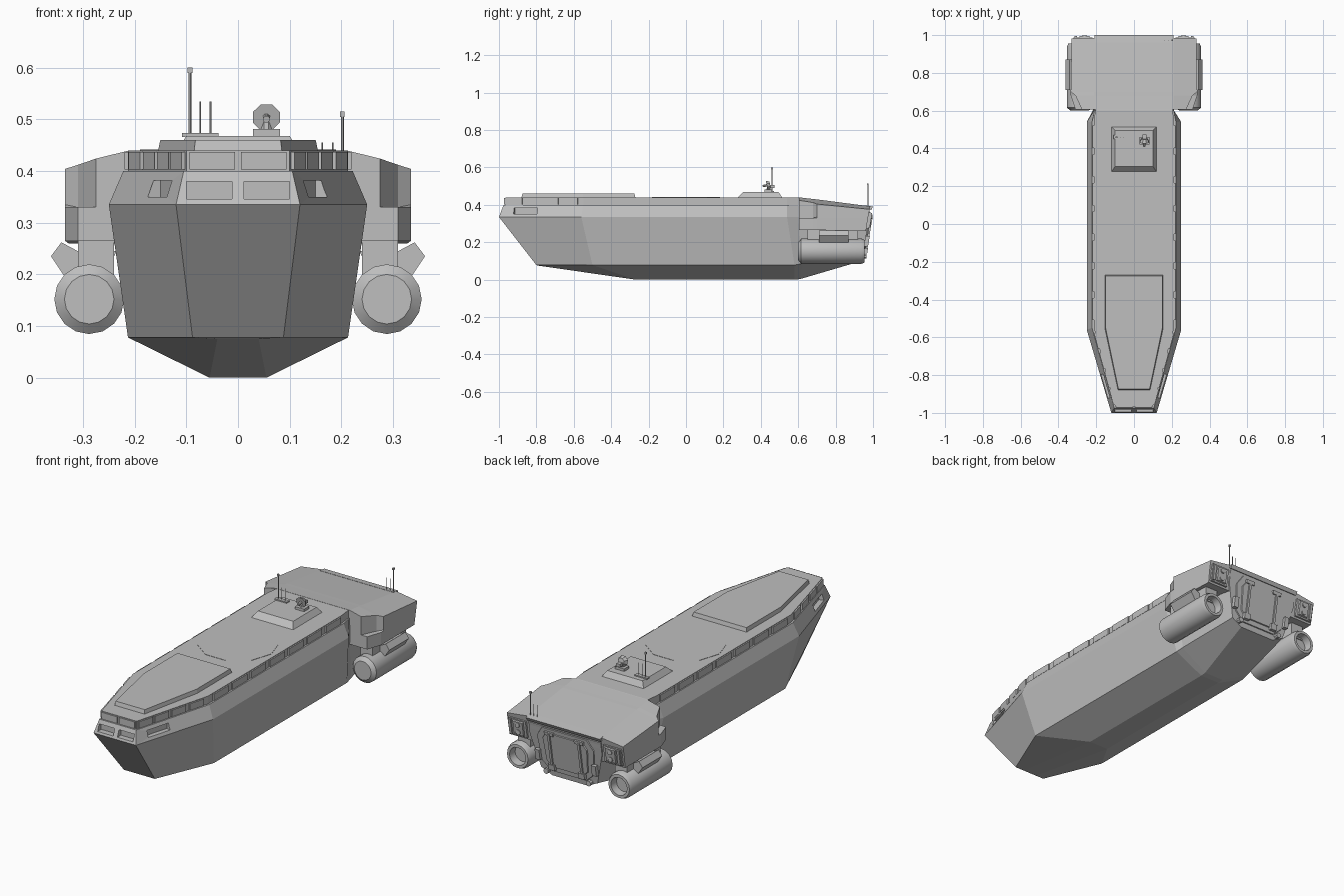
import bpy, bmesh, math
from mathutils import Matrix, Vector

if "Cube" in bpy.data.objects:
    bpy.data.objects.remove(bpy.data.objects["Cube"])

grey = bpy.data.materials.new("hull grey")
grey.diffuse_color = (0.52, 0.52, 0.52, 1)
grey.use_nodes = True
grey.node_tree.nodes["Principled BSDF"].inputs["Base Color"].default_value = grey.diffuse_color


def finish(name, bm, smooth=False):
    bmesh.ops.remove_doubles(bm, verts=bm.verts, dist=1e-5)
    bmesh.ops.recalc_face_normals(bm, faces=bm.faces)
    me = bpy.data.meshes.new(name)
    bm.to_mesh(me)
    bm.free()
    me.materials.append(grey)
    if smooth:
        for p in me.polygons:
            p.use_smooth = True
        me.set_sharp_from_angle(angle=math.radians(35))
    ob = bpy.data.objects.new(name, me)
    bpy.context.collection.objects.link(ob)
    return ob


def loft(name, stations):
    """Skin a left-right symmetric body from half cross-sections."""
    bm = bmesh.new()
    rings = [[bm.verts.new(p) for p in st] +
             [bm.verts.new((-x, y, z)) for x, y, z in reversed(st)] for st in stations]
    n = len(rings[0])
    for a, b in zip(rings, rings[1:]):
        for i in range(n):
            j = (i + 1) % n
            bm.faces.new((a[i], a[j], b[j], b[i]))
    for r in (rings[0], rings[-1]):
        for i in range(n // 2 - 1):
            bm.faces.new((r[i], r[i + 1], r[n - 2 - i], r[n - 1 - i]))
    return finish(name, bm)


def prism(name, lower, upper):
    """Solid between two matching polygons."""
    bm = bmesh.new()
    a = [bm.verts.new(p) for p in lower]
    b = [bm.verts.new(p) for p in upper]
    bm.faces.new(a)
    bm.faces.new(b)
    for i in range(len(a)):
        j = (i + 1) % len(a)
        bm.faces.new((a[i], a[j], b[j], b[i]))
    return finish(name, bm)


def box(name, centre, size, rx=0, rz=0):
    bm = bmesh.new()
    m = (Matrix.Translation(centre) @ Matrix.Rotation(rz, 4, 'Z') @
         Matrix.Rotation(rx, 4, 'X') @ Matrix.Diagonal((*size, 1)))
    bmesh.ops.create_cube(bm, size=1, matrix=m)
    return finish(name, bm)


def rod(name, p, q, r, r2=None, seg=8):
    bm = bmesh.new()
    p, q = Vector(p), Vector(q)
    d = q - p
    m = (Matrix.Translation((p + q) / 2) @ d.to_track_quat('Z', 'Y').to_matrix().to_4x4() @
         Matrix.Rotation(math.pi / seg, 4, 'Z'))
    bmesh.ops.create_cone(bm, cap_ends=True, segments=seg, radius1=r,
                          radius2=r if r2 is None else r2, depth=d.length, matrix=m)
    return finish(name, bm)


# hull: keel, chine, shoulder, upper band, wall foot, roof edge
hull = loft("hull", [
    [(.04, -.79, .075), (.088, -.8, .078), (.12, -1, .335), (.105, -.975, .40), (.1, -.965, .40), (.1, -.965, .44)],
    [(.055, -.27, 0), (.213, -.5, .078), (.25, -.56, .335), (.222, -.55, .40), (.213, -.548, .40), (.213, -.548, .44)],
    [(.055, .58, 0), (.213, .58, .078), (.25, .54, .335), (.222, .54, .40), (.213, .54, .40), (.213, .54, .44)],
    [(.055, .61, .003), (.208, .62, .085), (.212, .6, .335), (.21, .6, .40), (.205, .6, .40), (.205, .6, .44)],
    [(.1, .94, .1), (.16, .945, .13), (.205, .974, .30), (.205, .979, .33), (.205, .982, .35), (.205, .985, .365)]])

# cockpit window recesses
TAPER = math.atan2(.13, .44)
cutters = []
for s in (-1, 1):
    cutters.append(box("front_window_cutter", (s * .056, -.992, .363), (.088, .05, .034)))
    cutters.append(box("side_window_cutter", (s * .156, -.86, .366), (.05, .13, .032), rz=-s * TAPER))
bpy.context.view_layer.objects.active = hull
for c in cutters:
    c.hide_render = True
    mod = hull.modifiers.new("window_cut", 'BOOLEAN')
    mod.operation, mod.solver, mod.object = 'DIFFERENCE', 'EXACT', c
    bpy.ops.object.modifier_apply(modifier=mod.name)
    bpy.data.objects.remove(c)

# upper band windows
a, b = Vector((.1, -.965)), Vector((.213, -.548))
band_angle = math.atan2(b.x - a.x, b.y - a.y)
for s in (-1, 1):
    box("front_band_window", (s * .05, -.966, .42), (.088, .012, .034))
    for t in (.12, .34, .58, .83):
        p = a.lerp(b, t)
        box("bow_side_window", (s * p.x, p.y, .42), (.014, .085, .034), rz=-s * band_angle)
    for i in range(7):
        box("side_window", (s * .213, -.45 + i * .152, .42), (.014, .118, .034))

# roof plates
outline = [(.155, -.27), (.155, -.55), (.085, -.88)]
full = outline + [(-x, y) for x, y in reversed(outline)]
prism("bow_roof_plate", [(x, y, .438) for x, y in full],
      [(x * .97, -.57 + (y + .57) * .98, .46) for x, y in full])
ring = [(.19 * math.cos(math.radians(36 * i)), .19 * math.sin(math.radians(36 * i))) for i in range(10)]
prism("roof_hatch", [(x, y, .438) for x, y in ring], [(x, y, .4415) for x, y in ring])


def rect(x, y0, y1, z):
    return [(-x, y0, z), (x, y0, z), (x, y1, z), (-x, y1, z)]


prism("sensor_platform", rect(.12, .275, .515, .438), rect(.1, .305, .495, .468))

# sensor head on the platform
box("sensor_base", (.055, .44, .474), (.052, .04, .014))
rod("sensor_post", (.055, .44, .475), (.055, .445, .505), .011)
rod("sensor_dish", (.055, .432, .504), (.055, .45, .508), .028, .018)
rod("sensor_horn", (.055, .41, .5), (.055, .435, .505), .007)
box("sensor_counterweight", (.055, .462, .497), (.02, .022, .016))

# antennas
box("antenna_base", (-.073, .46, .47), (.07, .022, .008))
for x, y, z0, z1, r in ((-.093, .46, .465, .59, .003), (-.073, .46, .465, .535, .0018),
                        (-.053, .46, .465, .535, .0018), (.202, .972, .385, .505, .003),
                        (.183, .972, .385, .455, .0015), (.163, .972, .385, .455, .0015)):
    rod("antenna", (x, y, z0), (x, y, z1), r, seg=6)
    if r == .003:
        box("antenna_tip", (x, y, z1 + .005), (.009, .009, .01))

# wide stern deck with side pods
loft("stern_deck", [
    [(.19, .605, .265), (.31, .605, .265), (.31, .605, .33), (.275, .605, .33), (.275, .605, .424), (.21, .605, .44)],
    [(.19, .68, .265), (.335, .68, .265), (.335, .68, .33), (.31, .68, .33), (.31, .68, .412), (.21, .68, .431)],
    [(.19, .70, .265), (.335, .70, .265), (.335, .70, .33), (.335, .70, .335), (.335, .70, .404), (.21, .70, .429)],
    [(.19, .962, .26), (.328, .962, .26), (.33, .972, .325), (.33, .973, .33), (.33, .982, .376), (.21, .985, .392)]])
prism("stern_lip", [(-.21, .96, .385), (.21, .96, .385), (.21, .99, .372), (-.21, .99, .372)],
      [(-.21, .96, .3965), (.21, .96, .3965), (.21, 1, .390), (-.21, 1, .390)])


def wall(z):
    return .94 + (z - .1) * .17


def rear_panel(name, pts, d0, d1, k=1):
    """Plate lying on the sloped stern wall; k shrinks its outer face."""
    cx = sum(p[0] for p in pts) / len(pts)
    cz = sum(p[1] for p in pts) / len(pts)
    top = [(cx + (x - cx) * k, cz + (z - cz) * k) for x, z in pts]
    return prism(name, [(x, wall(z) + d0, z) for x, z in pts], [(x, wall(z) + d1, z) for x, z in top])


def block(cx, cz, w, h):
    return [(cx - w / 2, cz - h / 2), (cx + w / 2, cz - h / 2), (cx + w / 2, cz + h / 2), (cx - w / 2, cz + h / 2)]


# stern door
half = [(.1, .125), (.15, .17), (.165, .31), (.13, .362)]
rear_panel("door_frame", half + [(-x, z) for x, z in reversed(half)], -.01, .005, .97)
inner = [(.09, .15), (.12, .18), (.13, .305), (.105, .34)]
rear_panel("door_panel", inner + [(-x, z) for x, z in reversed(inner)], 0, .01, .96)

for s in (-1, 1):
    # door arms, hinges and steps
    rear_panel("door_arm", block(s * .085, .25, .012, .17), .005, .018)
    rear_panel("door_arm_bracket", block(s * .085, .335, .05, .018), .005, .016)
    rear_panel("door_hinge", block(s * .085, .155, .035, .03), 0, .022)
    rear_panel("door_latch", block(s * .16, .205, .025, .055), -.01, .02)
    rod("tow_ring", (s * .12, .945, .125), (s * .12, .965, .125), .014)
    # tail light cluster
    rear_panel("light_frame", block(s * .27, .315, .1, .09), -.02, .004)
    rear_panel("light_housing", block(s * .262, .315, .06, .078), 0, .012, .9)
    for z in (.295, .335):
        rod("tail_light", (s * .262, wall(z), z), (s * .262, wall(z) + .017, z), .013)
    rear_panel("light_guard", block(s * .308, .315, .014, .08), 0, .012)

    # engine pylon and angled mount
    box("pylon", (s * .275, .785, .245), (.07, .27, .12))
    fin = [(.255, .205), (.335, .195), (.362, .235), (.342, .262), (.31, .245), (.235, .245)]
    prism("engine_mount", [(s * x, .71, z) for x, z in fin], [(s * x, .87, z) for x, z in fin])

    # turned engine with hollow nozzle
    bm = bmesh.new()
    prof = [(0, .6), (.048, .6), (.0675, .616), (.0675, .938), (.06, .955), (.046, .955), (.042, .915), (0, .915)]
    vs = [bm.verts.new((s * .288 + r, y, .152)) for r, y in prof]
    es = [bm.edges.new(e) for e in zip(vs, vs[1:])]
    bmesh.ops.spin(bm, geom=vs + es, cent=(s * .288, 0, .152), axis=(0, 1, 0),
                   angle=math.tau, steps=16, use_duplicate=False)
    finish("engine", bm, smooth=True)
